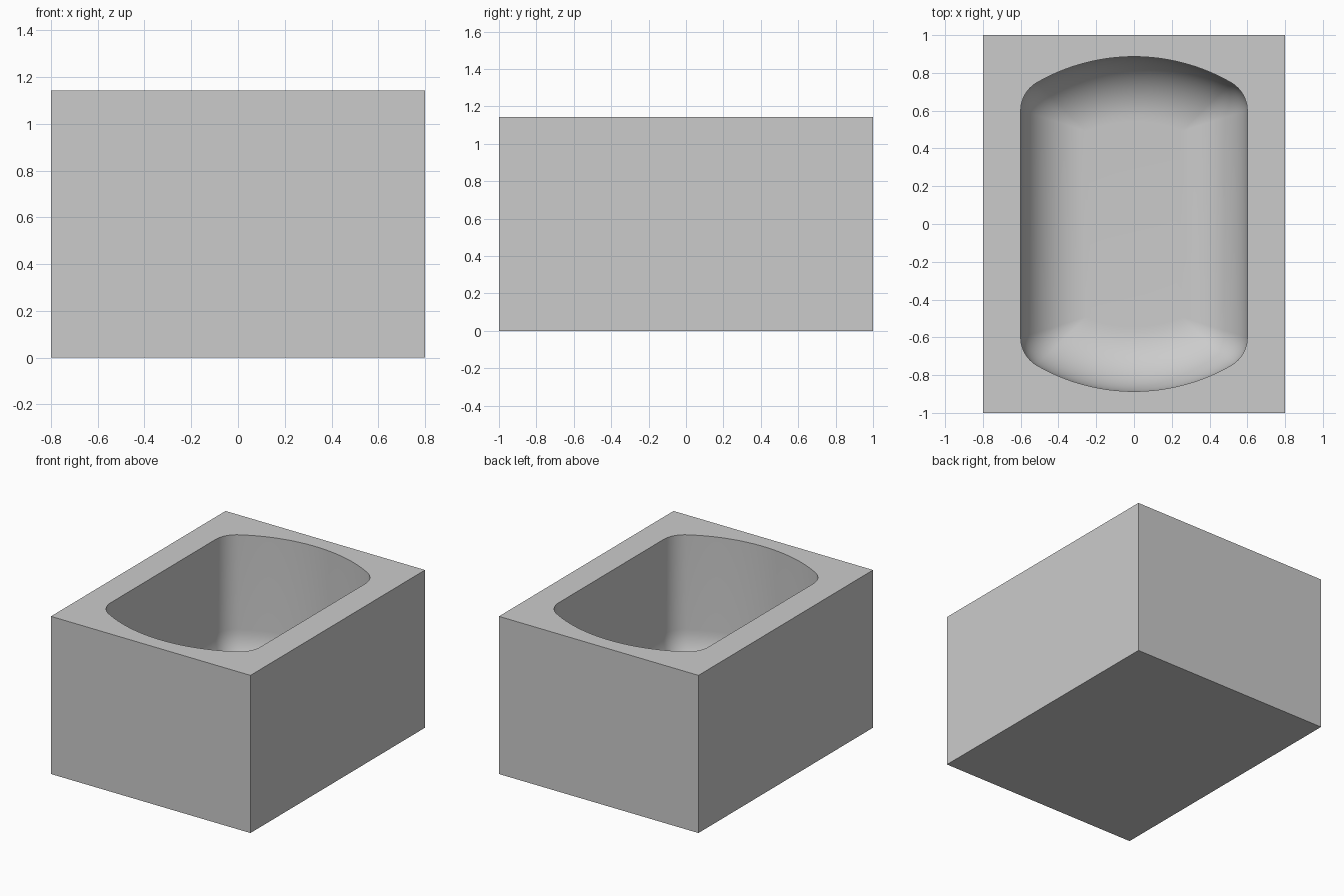
import bpy, bmesh
from math import sin, cos, pi, asin, atan2, hypot
from mathutils import Vector

if "Cube" in bpy.data.objects:
    bpy.data.objects.remove(bpy.data.objects["Cube"])

WIDTH, LENGTH, HEIGHT = 1.6, 2.0, 1.143
HALF, STRAIGHT, END = 0.6, 0.6, 0.886   # cavity half width, straight side, end
CORNER, FILLET, FLOOR = 0.171, 0.343, 0.114
BOW = 1.029                              # radius of the bowed ends
BOW_Y = END - BOW

grey = bpy.data.materials.new("plain grey")
grey.use_nodes = True
colour = (0.6, 0.6, 0.6, 1)
grey.diffuse_color = colour
grey.node_tree.nodes["Principled BSDF"].inputs["Base Color"].default_value = colour


def make_object(name, bm):
    bmesh.ops.recalc_face_normals(bm, faces=bm.faces)
    mesh = bpy.data.meshes.new(name)
    bm.to_mesh(mesh)
    bm.free()
    mesh.materials.append(grey)
    obj = bpy.data.objects.new(name, mesh)
    bpy.context.collection.objects.link(obj)
    return obj


def cavity_pairs():
    """Wall outline points paired with the floor points they curve down to."""
    bow_half = atan2(HALF - CORNER, STRAIGHT - BOW_Y)
    inner_x, inner_r = HALF - FILLET, BOW - FILLET
    inner_half = asin(inner_x / inner_r)
    tip = Vector((inner_x, BOW_Y + inner_r * cos(inner_half)))
    quarter = []
    # Rounded corner, gathering to one point on the floor
    for i in range(13):
        a = (pi / 2 - bow_half) * i / 12
        wall = Vector((HALF - CORNER + CORNER * cos(a), STRAIGHT + CORNER * sin(a)))
        quarter.append((wall, tip))
    # Bowed end, up to the centre line
    for i in range(1, 17):
        f = 1 - i / 16
        a, b = bow_half * f, inner_half * f
        quarter.append((Vector((BOW * sin(a), BOW_Y + BOW * cos(a))),
                        Vector((inner_r * sin(b), BOW_Y + inner_r * cos(b)))))
    flip = Vector((-1, 1))
    half = quarter + [(w * flip, f * flip) for w, f in quarter[-2::-1]]
    return half + [(-w, -f) for w, f in half]


# Solid block
bm = bmesh.new()
bmesh.ops.create_cube(bm, size=1)
for v in bm.verts:
    v.co = Vector((v.co.x * WIDTH, v.co.y * LENGTH, (v.co.z + 0.5) * HEIGHT))
block = make_object("block", bm)

# Cavity cutter: straight walls, then a large round down to the floor
bm = bmesh.new()
pairs = cavity_pairs()
levels = [(0, HEIGHT + 0.2)]
for i in range(17):
    t = pi / 2 * i / 16
    levels.append((1 - cos(t), FLOOR + FILLET * (1 - sin(t))))
rings = [[bm.verts.new((*w.lerp(f, s), z)) for w, f in pairs] for s, z in levels]
for upper, lower in zip(rings, rings[1:]):
    for i in range(len(pairs)):
        j = (i + 1) % len(pairs)
        bm.faces.new((upper[i], upper[j], lower[j], lower[i]))
bm.faces.new(rings[0])
bm.faces.new(rings[-1])
bmesh.ops.remove_doubles(bm, verts=bm.verts, dist=0.0001)
cutter = make_object("cavity_cutter", bm)
cutter.hide_render = True

# Hollow out the block and smooth the cavity
cut = block.modifiers.new("cavity", "BOOLEAN")
cut.operation = "DIFFERENCE"
cut.solver = "EXACT"
cut.object = cutter
bpy.ops.object.select_all(action="DESELECT")
block.select_set(True)
bpy.context.view_layer.objects.active = block
bpy.ops.object.modifier_apply(modifier=cut.name)
bpy.data.objects.remove(cutter)
bpy.ops.object.shade_smooth_by_angle(angle=pi / 6)
